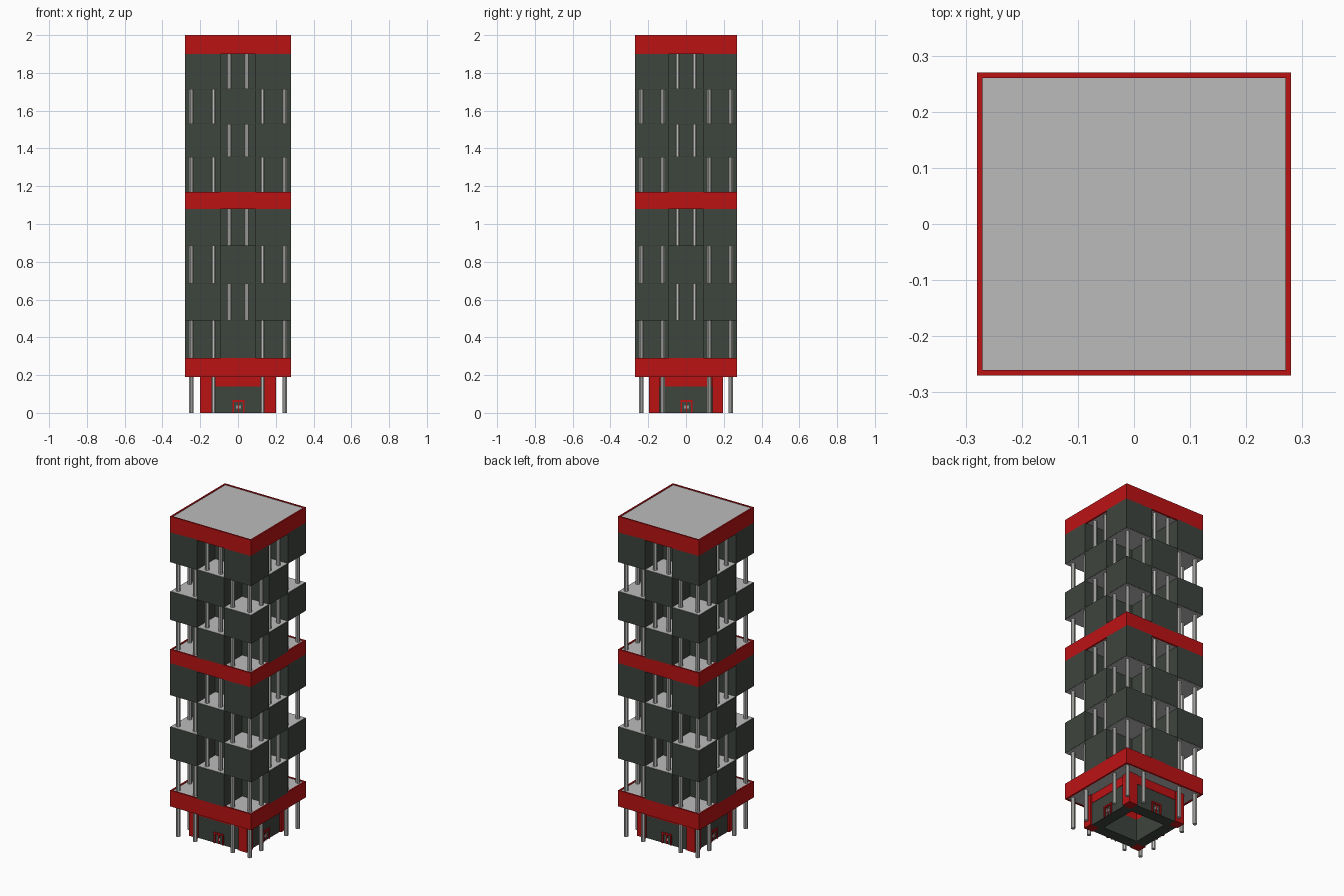
import bpy, math
from mathutils import Matrix

if "Cube" in bpy.data.objects:
    bpy.data.objects.remove(bpy.data.objects["Cube"])


def mat(name, c):
    m = bpy.data.materials.new(name)
    m.diffuse_color = (*c, 1)
    m.use_nodes = True
    m.node_tree.nodes["Principled BSDF"].inputs["Base Color"].default_value = m.diffuse_color
    return m


RED = mat("red", (0.50, 0.006, 0.007))
DARK = mat("dark_green_grey", (0.048, 0.058, 0.048))
GREY = mat("floor_grey", (0.50, 0.50, 0.50))
PALE = mat("column_grey", (0.52, 0.52, 0.51))
WHITE = mat("white", (0.8, 0.8, 0.8))

HX, HY = 0.28, 0.27          # half footprint
CX, CY = 0.093, 0.092        # half size of the central cell


def mesh_obj(name, verts, faces, m):
    me = bpy.data.meshes.new(name)
    me.from_pydata(verts, [], faces)
    me.materials.append(m)
    o = bpy.data.objects.new(name, me)
    bpy.context.collection.objects.link(o)
    return o


def box(name, x0, x1, y0, y1, z0, z1, m):
    v = [(x, y, z) for z in (z0, z1) for x, y in ((x0, y0), (x1, y0), (x1, y1), (x0, y1))]
    f = [(3, 2, 1, 0), (4, 5, 6, 7), (0, 1, 5, 4), (1, 2, 6, 5), (2, 3, 7, 6), (3, 0, 4, 7)]
    return mesh_obj(name, v, f, m)


def column(x, y, z0, z1, r=0.0125, n=8):
    ring = [(x + r * math.cos((i + .5) * math.tau / n), y + r * math.sin((i + .5) * math.tau / n))
            for i in range(n)]
    v = [(a, b, z) for z in (z0, z1) for a, b in ring]
    f = [(i, (i + 1) % n, n + (i + 1) % n, n + i) for i in range(n)]
    f += [tuple(reversed(range(n))), tuple(range(n, 2 * n))]
    mesh_obj("column", v, f, PALE)


def corner_columns(z0, z1):
    for sx in (-1, 1):
        for sy in (-1, 1):
            for x, y in ((0.247, 0.237), (0.13, 0.237), (0.247, 0.123)):
                column(sx * x, sy * y, z0, z1)


def middle_columns(z0, z1):
    for s in (-1, 1):
        for t in (-1, 1):
            column(s * 0.047, t * 0.237, z0, z1)
            column(s * 0.247, t * 0.045, z0, z1)


def band(z0, z1):
    # red fascia ring around a grey slab
    t = 0.01
    for s in (-1, 1):
        y = sorted((s * HY, s * (HY - t)))
        x = sorted((s * HX, s * (HX - t)))
        box("fascia_front_back", -HX, HX, *y, z0, z1, RED)
        box("fascia_side", *x, -HY + t, HY - t, z0, z1, RED)
    box("band_slab", -HX + t, HX - t, -HY + t, HY - t, z0 + 0.004, z1 - 0.004, GREY)


for z0, z1 in ((0.19, 0.29), (1.08, 1.17), (1.90, 2.0)):
    band(z0, z1)

# storeys alternate between a cross plan and a corner-block plan
for levels in ((0.286, 0.49, 0.685, 0.885, 1.084), (1.166, 1.355, 1.53, 1.715, 1.904)):
    for i, (z0, z1) in enumerate(zip(levels, levels[1:])):
        if i:
            box("floor_slab", -HX + .002, HX - .002, -HY + .002, HY - .002, z0 - .002, z0 + .002, GREY)
        box("core", -CX, CX, -CY, CY, z0, z1, DARK)
        for s in (-1, 1):
            if i % 2 == 0:
                box("arm_front_back", -CX, CX, *sorted((s * CY, s * HY)), z0, z1, DARK)
                box("arm_side", *sorted((s * CX, s * HX)), -CY, CY, z0, z1, DARK)
            else:
                for t in (-1, 1):
                    box("corner_block", *sorted((s * CX, s * HX)), *sorted((t * CY, t * HY)), z0, z1, DARK)
        (corner_columns if i % 2 == 0 else middle_columns)(z0, z1)

# ground floor: columns, red corner posts, hollow entrance walls
corner_columns(0, 0.194)
for s in (-1, 1):
    for t in (-1, 1):
        box("corner_post", *sorted((s * .14, s * .2)), *sorted((t * .14, t * .197)), 0, 0.194, RED)

for k in range(4):
    parts = [
        box("entrance_wall", -.14, .14, -.19, -.12, 0, .14, DARK),
        box("lintel", -.14, .14, -.192, -.12, .14, .194, RED),
        box("door_frame_left", -.03, -.022, -.197, -.19, 0, .068, RED),
        box("door_frame_right", .027, .035, -.197, -.19, 0, .068, RED),
        box("door_frame_top", -.022, .027, -.197, -.19, .058, .068, RED),
        box("door_split", -.001, .005, -.194, -.19, 0, .058, RED),
        box("door_handle_left", -.008, -.003, -.197, -.19, .022, .038, WHITE),
        box("door_handle_right", .007, .012, -.197, -.19, .022, .038, WHITE),
    ]
    for p in parts:
        p.data.transform(Matrix.Rotation(k * math.pi / 2, 4, 'Z'))
